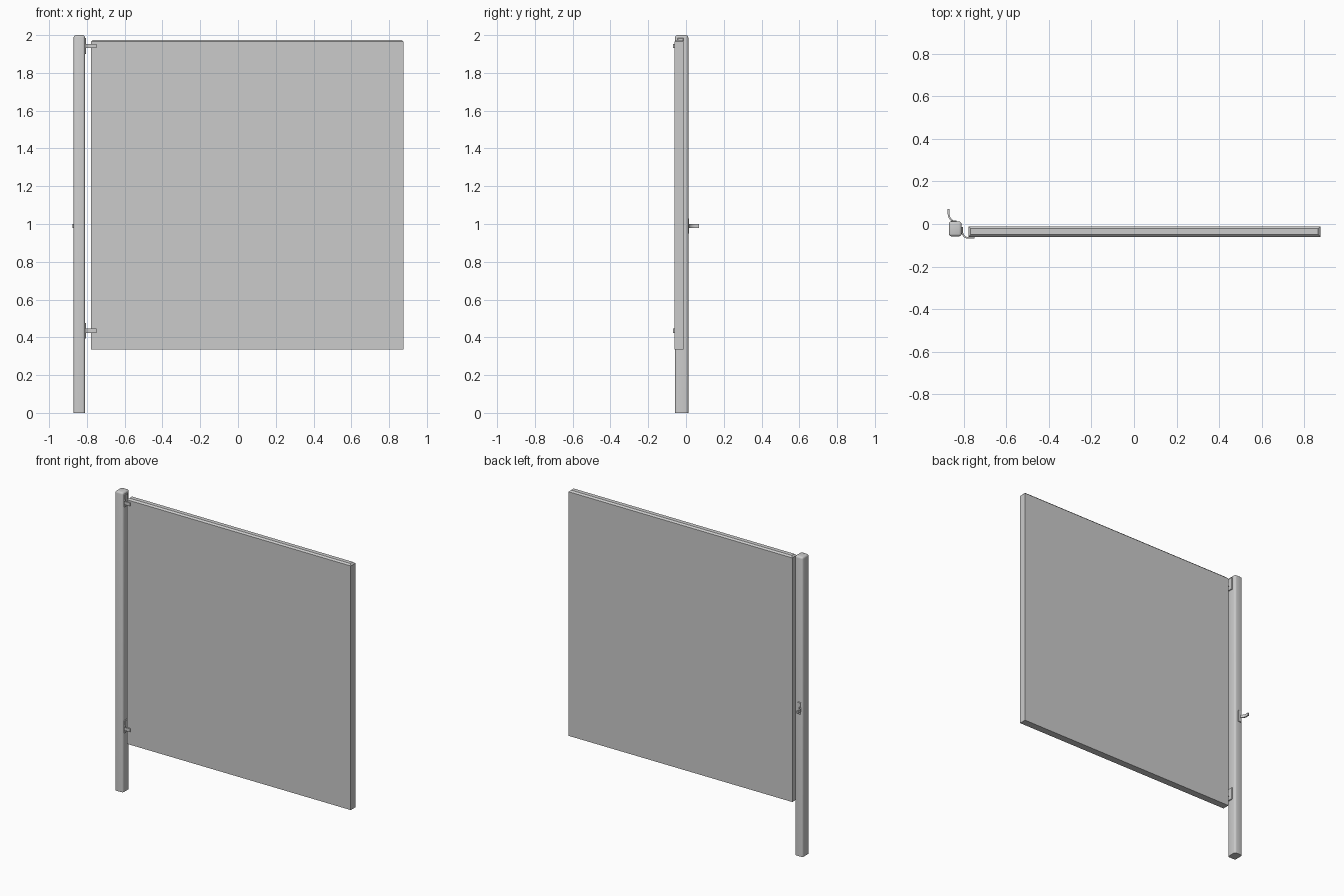
import bpy, bmesh
from mathutils import Vector

if "Cube" in bpy.data.objects:
    bpy.data.objects.remove(bpy.data.objects["Cube"])


def finish(name, bm):
    bmesh.ops.recalc_face_normals(bm, faces=bm.faces)
    me = bpy.data.meshes.new(name)
    bm.to_mesh(me)
    bm.free()
    ob = bpy.data.objects.new(name, me)
    bpy.context.collection.objects.link(ob)
    bpy.ops.object.select_all(action='DESELECT')
    ob.select_set(True)
    bpy.context.view_layer.objects.active = ob
    bpy.ops.object.shade_smooth_by_angle(angle=0.6)
    return ob


def box(name, lo, hi, bevel=0.0, segments=1, pick=None):
    """Box between two corners; pick(edge) chooses the edges to bevel."""
    lo, hi = Vector(lo), Vector(hi)
    bm = bmesh.new()
    bmesh.ops.create_cube(bm, size=1)
    for v in bm.verts:
        v.co = (lo + hi) / 2 + v.co * (hi - lo)
    if bevel:
        edges = [e for e in bm.edges if pick is None or pick(e)]
        bmesh.ops.bevel(bm, geom=edges, offset=bevel, segments=segments,
                        profile=0.5, affect='EDGES')
    return finish(name, bm)


def strip(name, path, thick, z0, z1):
    """Bent flat strip following an xy path, extruded in z."""
    pts = [Vector(p) for p in path]
    bm = bmesh.new()
    rings = []
    for i, p in enumerate(pts):
        ins = (p - pts[i - 1]).normalized() if i else None
        out = (pts[i + 1] - p).normalized() if i < len(pts) - 1 else None
        a, b = ins or out, out or ins
        t = (a + b).normalized()
        n = Vector((-t.y, t.x)) * (thick / 2 / t.dot(a))
        rings.append([bm.verts.new((q.x, q.y, z)) for q, z in
                      ((p + n, z0), (p - n, z0), (p - n, z1), (p + n, z1))])
    for r, s in zip(rings, rings[1:]):
        for k in range(4):
            bm.faces.new((r[k], r[(k + 1) % 4], s[(k + 1) % 4], s[k]))
    bm.faces.new(rings[0])
    bm.faces.new(rings[-1])
    return finish(name, bm)


# Upright post with rounded corners and cap
box("post", (-0.87, -0.058, 0), (-0.81, 0.012, 2.0), 0.012, 3,
    lambda e: max(v.co.z for v in e.verts) > 1)

# Large panel with chamfered upper edges
box("panel", (-0.777, -0.06, 0.335), (0.875, -0.012, 1.975), 0.01, 1,
    lambda e: min(v.co.z for v in e.verts) > 1)

# Two clips joining the panel to the post
for label, z in (("upper", 1.943), ("lower", 0.435)):
    box(label + "_clip_plate", (-0.812, -0.045, z - 0.042),
        (-0.804, -0.013, z + 0.042), 0.002)
    strip(label + "_clip", [(-0.809, -0.038), (-0.803, -0.05), (-0.795, -0.06),
                            (-0.784, -0.065), (-0.75, -0.065)],
          0.008, z - 0.011, z + 0.011)

# Hook on the back of the post
box("hook_plate", (-0.859, 0.009, 0.95), (-0.834, 0.017, 1.03), 0.002)
strip("hook", [(-0.85, 0.013), (-0.861, 0.022), (-0.868, 0.033),
               (-0.871, 0.045), (-0.871, 0.07)], 0.008, 0.98, 1.0)
